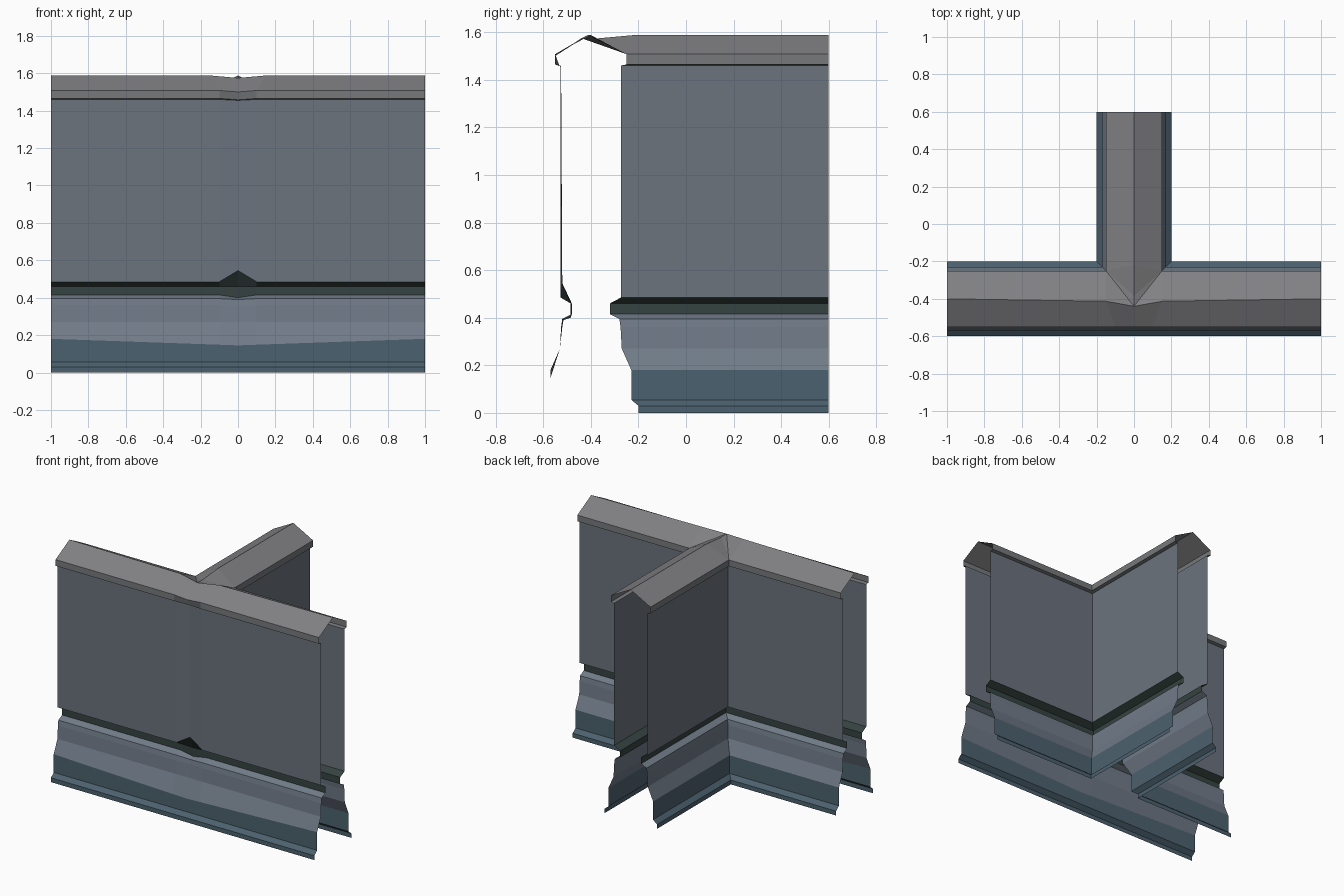
import bpy

if "Cube" in bpy.data.objects:
    bpy.data.objects.remove(bpy.data.objects["Cube"])

YC = -0.4  # centre line of the long wall

# Each band: name, colour, profile (offset, z), profile at the middle of the front
BANDS = [
    ("plinth", (0.30, 0.38, 0.43),
     [(0.20, 0.0), (0.20, 0.03), (0.17, 0.055), (0.17, 0.18)],
     [(0.20, 0.0), (0.20, 0.03), (0.17, 0.055), (0.17, 0.145)]),
    ("skirting", (0.44, 0.48, 0.53),
     [(0.17, 0.18), (0.13, 0.27), (0.125, 0.36), (0.12, 0.395), (0.08, 0.415)],
     [(0.17, 0.145), (0.13, 0.27), (0.12, 0.36), (0.115, 0.39), (0.085, 0.40)]),
    ("groove", (0.22, 0.27, 0.26),
     [(0.08, 0.415), (0.08, 0.46), (0.127, 0.485)],
     [(0.085, 0.40), (0.085, 0.46), (0.12, 0.545)]),
    ("wall_panel", (0.42, 0.45, 0.49),
     [(0.127, 0.485), (0.127, 1.46)],
     [(0.12, 0.545), (0.125, 1.455)]),
    ("eave", (0.46, 0.47, 0.48),
     [(0.127, 1.46), (0.15, 1.465), (0.15, 1.508)],
     [(0.125, 1.455), (0.132, 1.458), (0.15, 1.50)]),
]


def make(name, verts, faces, colour, mirror=False):
    mesh = bpy.data.meshes.new(name)
    mesh.from_pydata(verts, [], faces)
    mat = bpy.data.materials.new(name + "_paint")
    mat.diffuse_color = (*[c ** 2.2 for c in colour], 1)
    mat.use_nodes = True
    mat.node_tree.nodes["Principled BSDF"].inputs["Base Color"].default_value = mat.diffuse_color
    mesh.materials.append(mat)
    obj = bpy.data.objects.new(name, mesh)
    bpy.context.collection.objects.link(obj)
    if mirror:
        obj.modifiers.new("mirror", 'MIRROR').use_clip = True
    return obj


def sheet(name, rows, colour, mirror=False):
    """Skin a list of equal-length vertex columns."""
    n = len(rows[0])
    faces = [(i * n + j, (i + 1) * n + j, (i + 1) * n + j + 1, i * n + j + 1)
             for i in range(len(rows) - 1) for j in range(n - 1)]
    return make(name, [v for r in rows for v in r], faces, colour, mirror)


for name, colour, prof, mid in BANDS:
    # Long front face, slightly pinched in the middle
    keep = 0.9 if name in ("plinth", "skirting") else 0.0
    near = [(a[0], a[1] + (b[1] - a[1]) * keep) if a[1] == 0.18 else a
            for a, b in zip(prof, mid)]
    front = [[(x, YC - d, z) for d, z in p]
             for x, p in ((-1, prof), (-0.1, near), (0, mid), (0.1, near), (1, prof))]
    sheet(name + "_front", front, colour)
    # Mitred inner corner between the long wall and the branch
    corner = [[(1, YC + d, z) for d, z in prof],
              [(d, YC + d, z) for d, z in prof],
              [(d, 0.6, z) for d, z in prof]]
    sheet(name + "_corner", corner, colour, mirror=True)

# Ridged coping: right half, mirrored
E, R = 1.508, 1.588
coping = [
    (1, -0.55, E), (0.1, -0.55, E), (0, -0.55, 1.50),            # front eave 0-2
    (1, -0.40, R), (0.15, -0.413, R), (0, -0.44, 1.575),         # main ridge 3-5
    (1, -0.25, E), (0.15, -0.25, E), (0.15, 0.6, E),             # inner eave 6-8
    (0, -0.385, 1.573), (0, -0.22, R), (0, 0.6, R),              # branch ridge 9-11
]
make("coping", coping,
     [(1, 0, 3, 4), (2, 1, 4, 5), (4, 3, 6, 7), (5, 4, 7), (5, 7, 9),
      (9, 7, 10), (10, 7, 8, 11)], (0.50, 0.50, 0.51), mirror=True)
